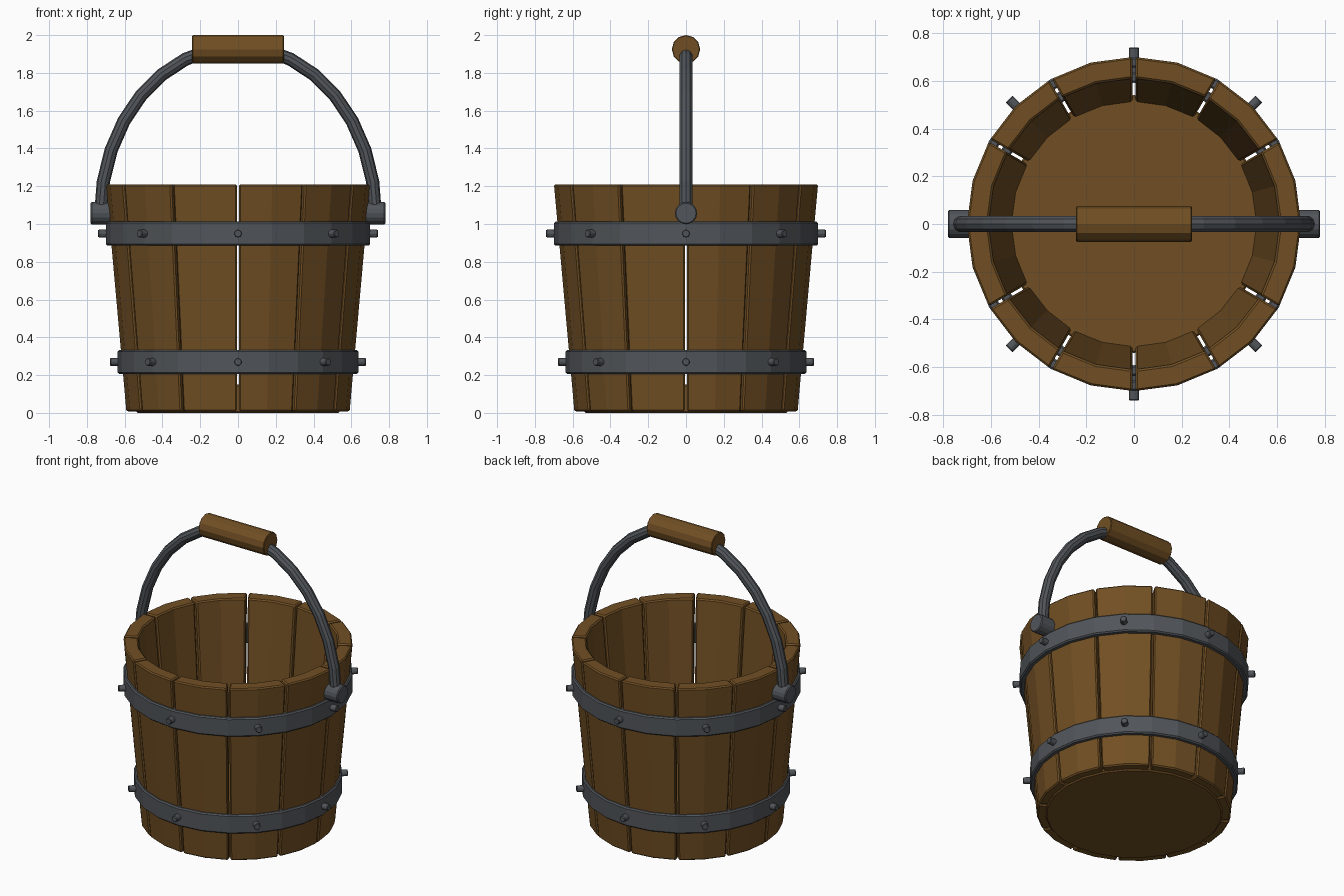
import bpy, bmesh, math
from mathutils import Vector, Matrix

if "Cube" in bpy.data.objects:
    bpy.data.objects.remove(bpy.data.objects["Cube"])

def material(name, rgb):
    m = bpy.data.materials.new(name)
    m.diffuse_color = (*rgb, 1)
    m.use_nodes = True
    m.node_tree.nodes["Principled BSDF"].inputs["Base Color"].default_value = m.diffuse_color
    return m

WOOD = material("brown wood", (0.165, 0.078, 0.017))
IRON = material("dark iron", (0.082, 0.091, 0.102))

def finish(bm, name, mat, bevel=0.0):
    bmesh.ops.recalc_face_normals(bm, faces=bm.faces[:])
    me = bpy.data.meshes.new(name)
    bm.to_mesh(me)
    bm.free()
    me.materials.append(mat)
    ob = bpy.data.objects.new(name, me)
    bpy.context.collection.objects.link(ob)
    if bevel:
        b = ob.modifiers.new("bevel", 'BEVEL')
        b.width = bevel
        b.segments = 1
        b.limit_method = 'ANGLE'
        b.angle_limit = math.radians(40)
    return ob

def cylinder(name, mat, radius, length, center, axis, sides, bevel=0.0):
    bm = bmesh.new()
    rot = Vector((0, 0, 1)).rotation_difference(Vector(axis)).to_matrix().to_4x4()
    bmesh.ops.create_cone(bm, cap_ends=True, segments=sides, radius1=radius,
                          radius2=radius, depth=length,
                          matrix=Matrix.Translation(center) @ rot)
    return finish(bm, name, mat, bevel)

def polar(r, a, z):
    return Vector((r * math.cos(a), r * math.sin(a), z))

# Tapered staves with narrow parallel gaps between them
BOTTOM, TOP, GAP = 0.008, 1.21, 0.006

def stave(index):
    bm = bmesh.new()
    start = index * math.pi / 6
    rings = []
    for k in range(3):
        a = start + k * math.pi / 12
        tangent = Vector((-math.sin(a), math.cos(a), 0)) * GAP * (1 - k)
        rings.append([bm.verts.new(polar(r, a, z) + tangent) for r, z in
                      ((0.50, BOTTOM), (0.592, BOTTOM), (0.70, TOP), (0.61, TOP))])
    for p, q in zip(rings, rings[1:]):
        for j in range(4):
            n = (j + 1) % 4
            bm.faces.new((p[j], p[n], q[n], q[j]))
    bm.faces.new(rings[0])
    bm.faces.new(rings[-1][::-1])
    finish(bm, f"stave_{index + 1}", WOOD, 0.008)

for i in range(12):
    stave(i)

# Floor disc
cylinder("floor", WOOD, 0.54, 0.15, (0, 0, 0.075), (0, 0, 1), 24, 0.008)

# Iron hoops with rivets around them
def hoop(name, r_out, z0, z1):
    bm = bmesh.new()
    r_in = r_out - 0.045
    rings = [[bm.verts.new(polar(r, k * math.pi / 12, z)) for r, z in
              ((r_in, z0), (r_out, z0), (r_out, z1), (r_in, z1))] for k in range(24)]
    for k in range(24):
        p, q = rings[k], rings[(k + 1) % 24]
        for j in range(4):
            n = (j + 1) % 4
            bm.faces.new((p[j], p[n], q[n], q[j]))
    finish(bm, name, IRON, 0.008)
    for k in range(8):
        a = k * math.pi / 4
        cylinder(f"{name}_rivet_{k + 1}", IRON, 0.022, 0.08,
                 polar(r_out, a, (z0 + z1) / 2), polar(1, a, 0), 8, 0.004)

hoop("upper_hoop", 0.70, 0.887, 1.012)
hoop("lower_hoop", 0.637, 0.207, 0.332)

# Handle mounts on both sides
for side, sx in (("left", -1), ("right", 1)):
    cylinder(f"{side}_handle_mount", IRON, 0.059, 0.12,
             (sx * 0.72, 0, 1.057), (1, 0, 0), 16, 0.006)

# Bail: a round rod swept along a half ellipse
bm = bmesh.new()
SIDES, STEPS = 10, 16
rings = []
for i in range(STEPS + 1):
    t = math.pi * i / STEPS
    c = Vector((0.727 * math.cos(t), 0, 1.05 + 0.89 * math.sin(t)))
    normal = Vector((0.89 * math.cos(t), 0, 0.727 * math.sin(t))).normalized()
    rings.append([bm.verts.new(c + 0.035 * (normal * math.cos(s) + Vector((0, math.sin(s), 0))))
                  for s in (2 * math.pi * j / SIDES for j in range(SIDES))])
for p, q in zip(rings, rings[1:]):
    for j in range(SIDES):
        n = (j + 1) % SIDES
        bm.faces.new((p[j], p[n], q[n], q[j]))
bm.faces.new(rings[0])
bm.faces.new(rings[-1][::-1])
bail = finish(bm, "bail", IRON)

# Wooden grip
cylinder("grip", WOOD, 0.075, 0.485, (0, 0, 1.925), (1, 0, 0), 12, 0.004)
